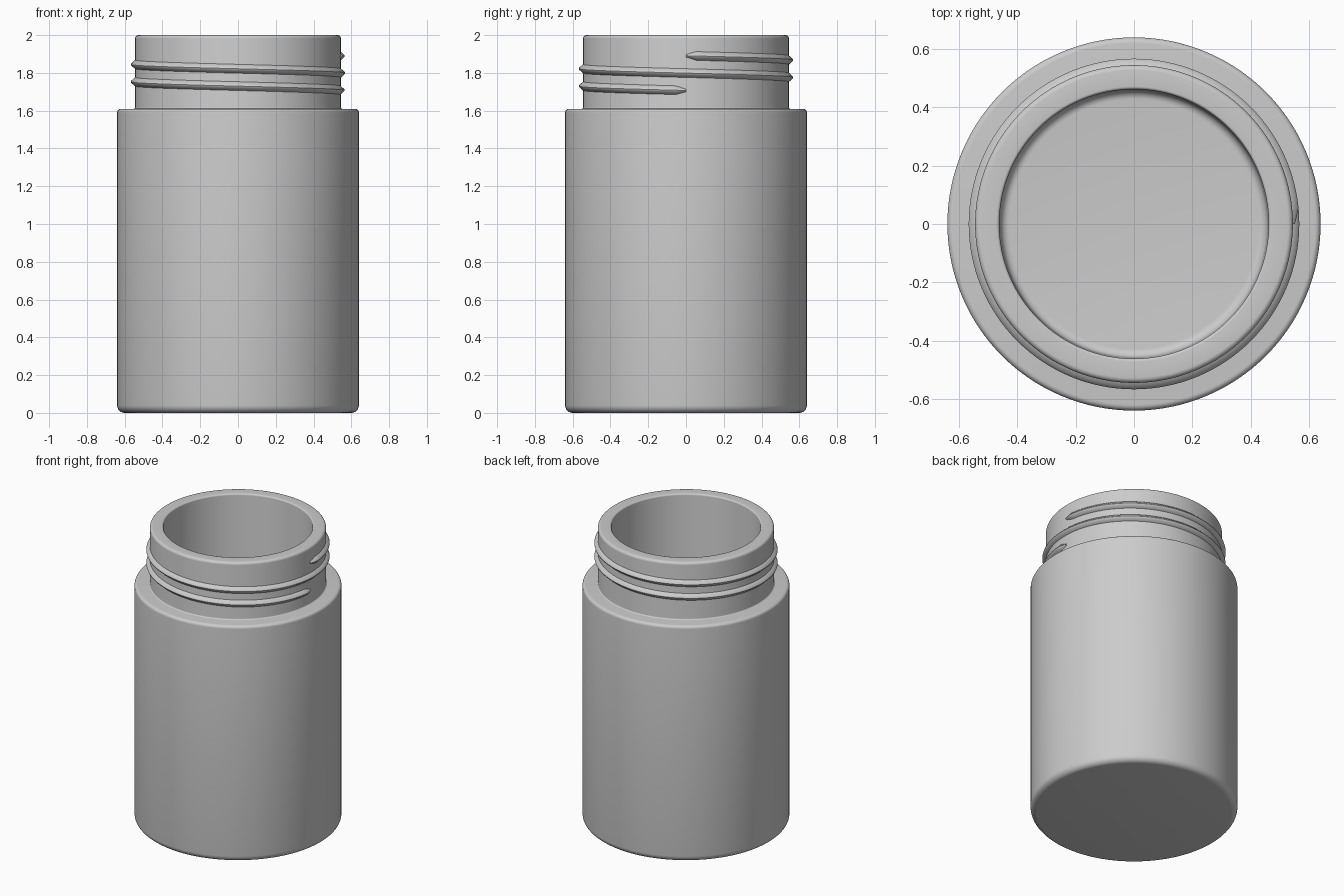
import bpy
import bmesh
import math
from mathutils import Vector

SEGMENTS = 128

if "Cube" in bpy.data.objects:
    bpy.data.objects.remove(bpy.data.objects["Cube"])

grey = bpy.data.materials.new("plain grey plastic")
grey.use_nodes = True
grey.diffuse_color = (0.6, 0.6, 0.6, 1)
grey.node_tree.nodes["Principled BSDF"].inputs["Base Color"].default_value = grey.diffuse_color


def finish(bm, name):
    """Turn a bmesh into a smooth-shaded object."""
    bmesh.ops.remove_doubles(bm, verts=bm.verts, dist=0.0001)
    bmesh.ops.recalc_face_normals(bm, faces=bm.faces)
    mesh = bpy.data.meshes.new(name)
    bm.to_mesh(mesh)
    bm.free()
    mesh.materials.append(grey)
    obj = bpy.data.objects.new(name, mesh)
    bpy.context.collection.objects.link(obj)
    bpy.ops.object.select_all(action='DESELECT')
    obj.select_set(True)
    bpy.context.view_layer.objects.active = obj
    bpy.ops.object.shade_smooth_by_angle(angle=math.radians(35))
    return obj


def rounded_profile(corners, steps=6):
    """Replace each (radius, height, fillet) corner with a soft curve."""
    points = []
    for i, (r, z, fillet) in enumerate(corners):
        corner = Vector((r, 0, z))
        if fillet == 0:
            points.append(corner)
            continue
        before = Vector((corners[i - 1][0], 0, corners[i - 1][1]))
        after = Vector((corners[i + 1][0], 0, corners[i + 1][1]))
        u, v = (before - corner).normalized(), (after - corner).normalized()
        centre = corner + (u + v) * fillet
        for k in range(steps + 1):
            a = k / steps * math.pi / 2
            points.append(centre - v * fillet * math.cos(a) - u * fillet * math.sin(a))
    return points


# Jar: one wall turned around the z axis, outside, rim and hollow inside
jar_corners = [
    (0, 0, 0),
    (0.64, 0, 0.04),          # base edge
    (0.64, 1.61, 0.02),       # shoulder
    (0.545, 1.61, 0.008),     # neck root
    (0.545, 2.0, 0.018),      # outer lip
    (0.462, 2.0, 0.01),       # inner lip
    (0.458, 0.08, 0.03),      # inside floor
    (0, 0.08, 0),
]
bm = bmesh.new()
verts = [bm.verts.new(p) for p in rounded_profile(jar_corners)]
edges = [bm.edges.new(pair) for pair in zip(verts, verts[1:])]
bmesh.ops.spin(bm, geom=verts + edges, cent=(0, 0, 0), axis=(0, 0, 1),
               angle=math.tau, steps=SEGMENTS, use_merge=True)
finish(bm, "jar_body")

# Screw thread: a rounded ridge descending two turns around the neck
TURNS, TOP, PITCH = 2, 1.891, 0.092
ridge = [(-0.01, -0.026), (0.001, -0.023), (0.012, -0.013), (0.02, -0.006),
         (0.022, 0), (0.02, 0.006), (0.012, 0.013), (0.001, 0.023), (-0.01, 0.026)]
bm = bmesh.new()
rings = []
count = TURNS * SEGMENTS
for i in range(count + 1):
    angle = math.tau * i / SEGMENTS
    # Ends fade quickly into the neck
    size = min(1, 0.3 + 0.35 * min(i, count - i))
    ring = []
    for out, up in ridge:
        r = 0.545 + (out * size if out > 0 else out)
        z = TOP - PITCH * angle / math.tau + up * size
        ring.append(bm.verts.new((r * math.cos(angle), r * math.sin(angle), z)))
    rings.append(ring)
for a, b in zip(rings, rings[1:]):
    for k in range(len(ridge)):
        n = (k + 1) % len(ridge)
        bm.faces.new((a[k], a[n], b[n], b[k]))
bm.faces.new(rings[0])
bm.faces.new(rings[-1])
finish(bm, "screw_thread")
